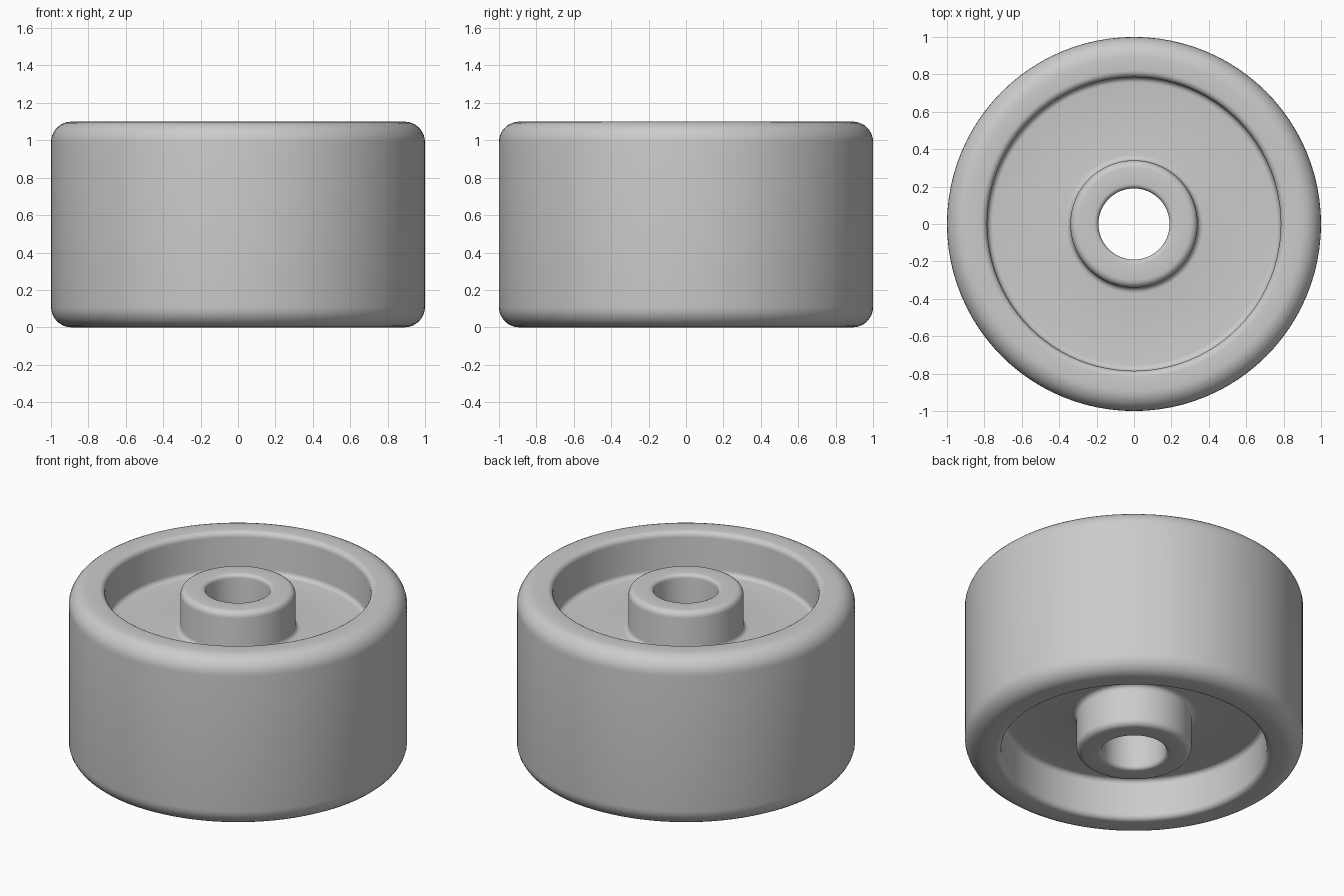
import bpy, bmesh, math
from mathutils import Vector

if "Cube" in bpy.data.objects:
    bpy.data.objects.remove(bpy.data.objects["Cube"])

HEIGHT = 1.10
HALF = HEIGHT / 2
WEB = 0.285       # half thickness of the central disc
SIDES = 96


def fillet(before, corner, after, radius, steps):
    """Arc that rounds a right-angled profile corner."""
    a = (before - corner).normalized()
    b = (after - corner).normalized()
    centre = corner + (a + b) * radius
    angles = [math.pi / 2 * i / steps for i in range(steps + 1)]
    return [centre - b * radius * math.cos(t) - a * radius * math.sin(t) for t in angles]


# Upper half of the section: radius, height from mid plane, corner rounding
upper = [
    (0.19, HALF, 0.025),     # axle hole edge
    (0.34, HALF, 0.04),      # hub edge
    (0.34, WEB, 0.03),       # hub foot
    (0.785, WEB, 0.03),      # disc edge
    (0.785, HALF, 0.035),    # inner rim edge
    (1.0, HALF, 0.11),       # outer tread edge
]
section = upper + [(r, -z, f) for r, z, f in reversed(upper)]
corners = [Vector((r, 0, z + HALF)) for r, z, f in section]

# Revolve the rounded section around the axle
bm = bmesh.new()
points = []
for i, (r, z, rounding) in enumerate(section):
    following = corners[(i + 1) % len(corners)]
    points += fillet(corners[i - 1], corners[i], following, rounding, 8 if rounding > 0.1 else 5)
verts = [bm.verts.new(p) for p in points]
edges = [bm.edges.new((verts[i - 1], verts[i])) for i in range(len(verts))]
bmesh.ops.spin(bm, geom=verts + edges, cent=(0, 0, 0), axis=(0, 0, 1),
               angle=math.tau, steps=SIDES, use_merge=True)
bmesh.ops.remove_doubles(bm, verts=bm.verts, dist=0.0001)
bmesh.ops.recalc_face_normals(bm, faces=bm.faces)

mesh = bpy.data.meshes.new("wheel")
bm.to_mesh(mesh)
bm.free()
wheel = bpy.data.objects.new("wheel", mesh)
bpy.context.collection.objects.link(wheel)

# Plain grey finish
grey = bpy.data.materials.new("plain grey")
grey.use_nodes = True
colour = (0.6, 0.6, 0.6, 1)
grey.diffuse_color = colour
grey.node_tree.nodes["Principled BSDF"].inputs["Base Color"].default_value = colour
mesh.materials.append(grey)

# Smooth shading
bpy.ops.object.select_all(action='DESELECT')
wheel.select_set(True)
bpy.context.view_layer.objects.active = wheel
bpy.ops.object.shade_smooth_by_angle(angle=math.radians(40))
